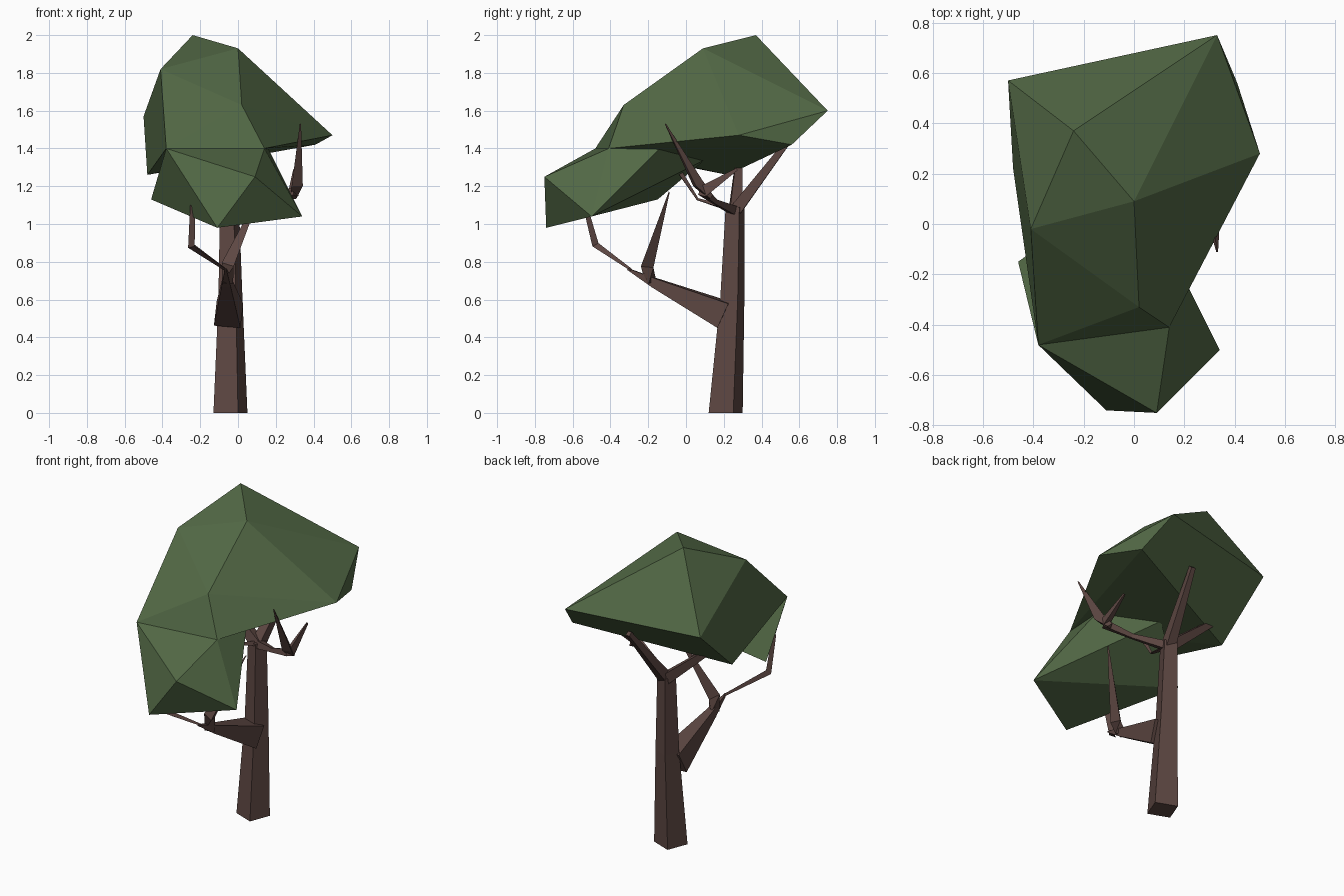
import bpy
import bmesh
import math
from mathutils import Vector

cube = bpy.data.objects.get("Cube")
if cube:
    bpy.data.objects.remove(cube, do_unlink=True)


def make_material(name, color):
    mat = bpy.data.materials.new(name)
    mat.use_nodes = True
    mat.diffuse_color = (*color, 1)
    shader = next(n for n in mat.node_tree.nodes if n.type == 'BSDF_PRINCIPLED')
    shader.inputs["Base Color"].default_value = (*color, 1)
    shader.inputs["Roughness"].default_value = 0.9
    return mat


leaf_green = make_material("leaf green", (0.085, 0.14, 0.06))
bark_brown = make_material("bark brown", (0.11, 0.063, 0.055))


def finish(bm, name, material):
    bmesh.ops.recalc_face_normals(bm, faces=bm.faces[:])
    mesh = bpy.data.meshes.new(name)
    bm.to_mesh(mesh)
    bm.free()
    mesh.materials.append(material)
    obj = bpy.data.objects.new(name, mesh)
    bpy.context.collection.objects.link(obj)
    return obj


def faceted_crown(name, corners):
    """Flat-faced leaf mass wrapped around a few corner points."""
    bm = bmesh.new()
    for corner in corners:
        bm.verts.new(corner)
    result = bmesh.ops.convex_hull(bm, input=bm.verts[:])
    inside = [v for v in result["geom_interior"] if isinstance(v, bmesh.types.BMVert)]
    bmesh.ops.delete(bm, geom=inside, context='VERTS')
    return finish(bm, name, leaf_green)


def limb(name, path, radii, sides=4, turn=45, level=False):
    """Tapered low-poly limb swept along a short path."""
    bm = bmesh.new()
    points = [Vector(p) for p in path]
    last = len(points) - 1
    rings = []
    for i, (point, radius) in enumerate(zip(points, radii)):
        if level:
            across, other = Vector((1, 0, 0)), Vector((0, 1, 0))
        else:
            along = (points[min(i + 1, last)] - points[max(i - 1, 0)]).normalized()
            across = along.cross(Vector((0.1, 0.2, 1))).normalized()
            other = along.cross(across)
        ring = []
        for k in range(sides):
            angle = math.radians(turn) + math.tau * k / sides
            offset = across * math.cos(angle) + other * math.sin(angle)
            ring.append(bm.verts.new(point + offset * radius))
        rings.append(ring)
    for low, high in zip(rings, rings[1:]):
        for k in range(sides):
            n = (k + 1) % sides
            bm.faces.new((low[k], low[n], high[n], high[k]))
    bm.faces.new(rings[0][::-1])
    bm.faces.new(rings[-1])
    return finish(bm, name, bark_brown)


# Crown: the two masses meet along the front edge of the upper one
front_edge = [(-0.38, -0.48, 1.4), (0.14, -0.41, 1.4)]
faceted_crown("upper_crown", front_edge + [
    (-0.24, 0.37, 2), (0, 0.09, 1.93), (-0.41, -0.02, 1.82), (0.02, -0.33, 1.63),
    (-0.5, 0.57, 1.57), (0.33, 0.75, 1.6), (0.5, 0.28, 1.47),
    (0.41, 0.56, 1.42), (-0.48, 0.22, 1.26)])
faceted_crown("lower_crown", front_edge + [
    (0.09, -0.75, 1.25), (-0.11, -0.74, 0.98), (0.34, -0.5, 1.04),
    (-0.46, -0.15, 1.13), (0.12, -0.06, 1.48), (-0.12, 0.1, 1.34)])

# Trunk
limb("trunk", [(-0.04, 0.21, 0), (-0.04, 0.245, 0.6), (-0.045, 0.26, 1.09)],
     [0.0985, 0.07, 0.055], turn=24, level=True)

# Branches fanning out from the trunk top
fork = (-0.04, 0.26, 1.07)
knot = (0.3, 0.09, 1.17)
limb("back_branch", [fork, (0.02, 0.55, 1.45)], [0.045, 0.02])
limb("left_side_branch", [fork, (-0.35, 0.28, 1.33)], [0.045, 0.025])
limb("right_side_branch", [fork, (0.14, 0.15, 1.12), knot], [0.035, 0.018, 0.03])
limb("right_side_tall_twig", [(0.29, 0.13, 1.14), (0.31, 0.06, 1.21), (0.33, -0.11, 1.53)],
     [0.02, 0.035, 0.004], sides=3)
limb("right_side_short_twig", [knot, (0.3, 0.27, 1.29)], [0.035, 0.008], sides=3)
limb("front_twig", [fork, (-0.08, 0.06, 1.13), (-0.1, -0.08, 1.34)],
     [0.02, 0.008, 0.02], sides=3)

# Low branch reaching forward, with two twigs up to the lower crown
limb("low_branch", [(-0.05, 0.2, 0.52), (-0.06, -0.17, 0.69), (-0.065, -0.31, 0.762)],
     [0.1, 0.035, 0.006])
limb("low_branch_spike", [(-0.06, -0.19, 0.69), (-0.05, -0.21, 0.78), (0.12, -0.09, 1.17)],
     [0.035, 0.04, 0.004], sides=3)
limb("low_branch_twig", [(-0.06, -0.29, 0.755), (-0.245, -0.48, 0.885), (-0.24, -0.54, 1.1)],
     [0.008, 0.022, 0.016], sides=3)
